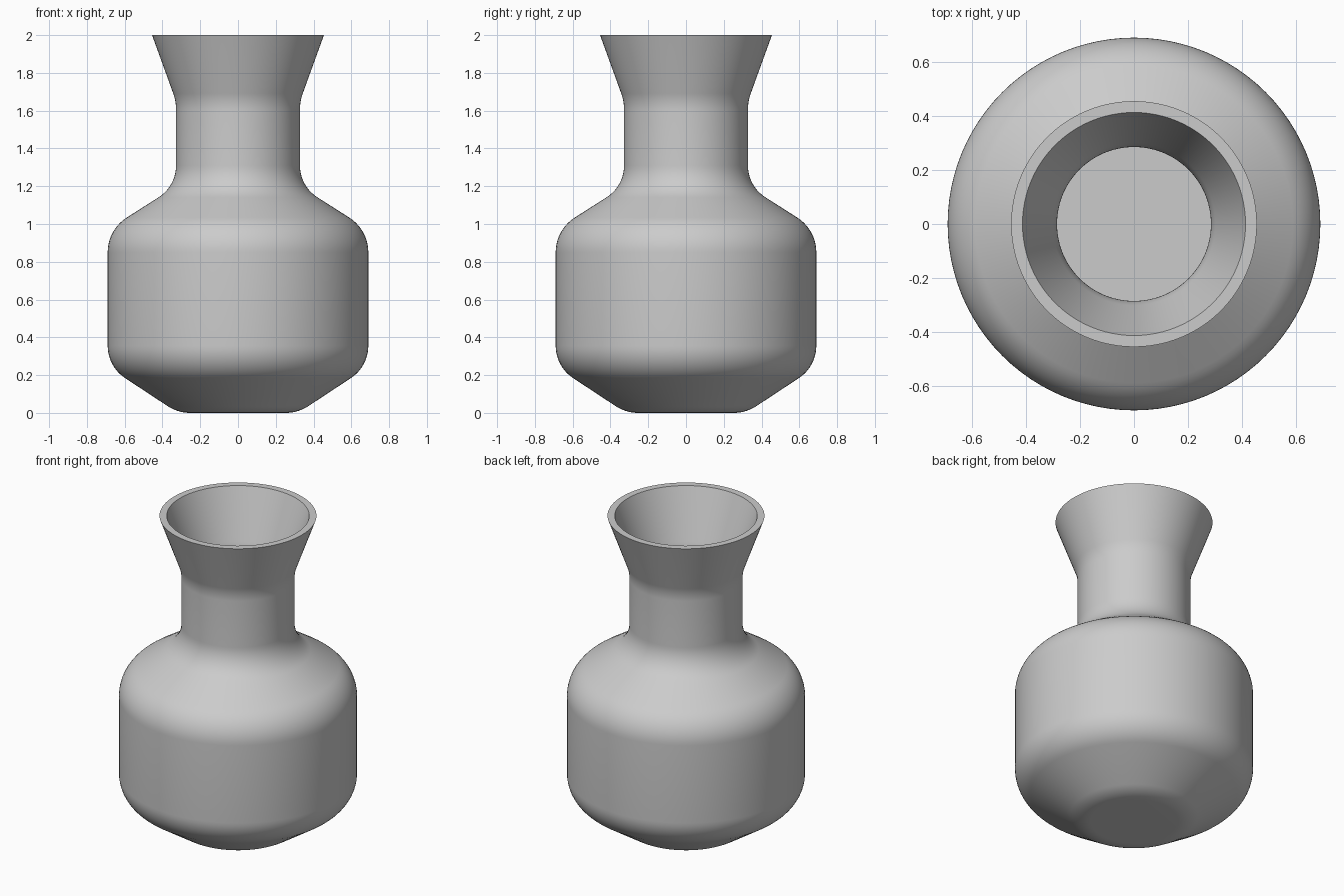
import bpy, bmesh, math
from mathutils import Vector

cube = bpy.data.objects.get("Cube")
if cube:
    bpy.data.objects.remove(cube, do_unlink=True)

SEGMENTS = 96
ARC_STEPS = 10


def rounded(points):
    """Turn (radius, height, tangent length) corners into a filleted profile."""
    out = []
    for i, (r, z, t) in enumerate(points):
        p = Vector((r, 0, z))
        if t == 0:
            out.append(p)
            continue
        to_prev = (Vector((points[i - 1][0], 0, points[i - 1][1])) - p).normalized()
        to_next = (Vector((points[i + 1][0], 0, points[i + 1][1])) - p).normalized()
        a, b = p + to_prev * t, p + to_next * t
        w = math.sin(to_prev.angle(to_next) / 2)  # weight for a circular arc
        for k in range(ARC_STEPS + 1):
            u = k / ARC_STEPS
            wa, wp, wb = (1 - u) ** 2, 2 * u * (1 - u) * w, u * u
            out.append((a * wa + p * wp + b * wb) / (wa + wp + wb))
    return out


# Outer wall from base to lip, then inner wall from lip to floor
outer = [(0, 0, 0), (0.318, 0, 0.065), (0.69, 0.245, 0.11), (0.69, 0.97, 0.12),
         (0.328, 1.2, 0.11), (0.328, 1.65, 0.045), (0.455, 2, 0)]
inner = [(0.413, 2, 0), (0.285, 1.647, 0.05), (0.285, 1.176, 0.13),
         (0.647, 0.945, 0.1), (0.647, 0.263, 0.09), (0.32, 0.045, 0), (0, 0.045, 0)]
profile = rounded(outer) + rounded(inner)

# Revolve the profile
bm = bmesh.new()
verts = [bm.verts.new(p) for p in profile]
edges = [bm.edges.new(pair) for pair in zip(verts, verts[1:])]
bmesh.ops.spin(bm, geom=verts + edges, cent=(0, 0, 0), axis=(0, 0, 1),
               angle=math.tau, steps=SEGMENTS)
bmesh.ops.remove_doubles(bm, verts=bm.verts, dist=0.0001)
bmesh.ops.recalc_face_normals(bm, faces=bm.faces)
mesh = bpy.data.meshes.new("vase")
bm.to_mesh(mesh)
bm.free()

vase = bpy.data.objects.new("vase", mesh)
bpy.context.collection.objects.link(vase)

# Plain grey material
grey = bpy.data.materials.new("light_grey")
grey.use_nodes = True
colour = (0.6, 0.6, 0.6, 1)
grey.diffuse_color = colour
grey.node_tree.nodes["Principled BSDF"].inputs["Base Color"].default_value = colour
mesh.materials.append(grey)

# Smooth walls with crisp lip edges
bpy.ops.object.select_all(action='DESELECT')
vase.select_set(True)
bpy.context.view_layer.objects.active = vase
bpy.ops.object.shade_smooth_by_angle(angle=math.radians(30))
